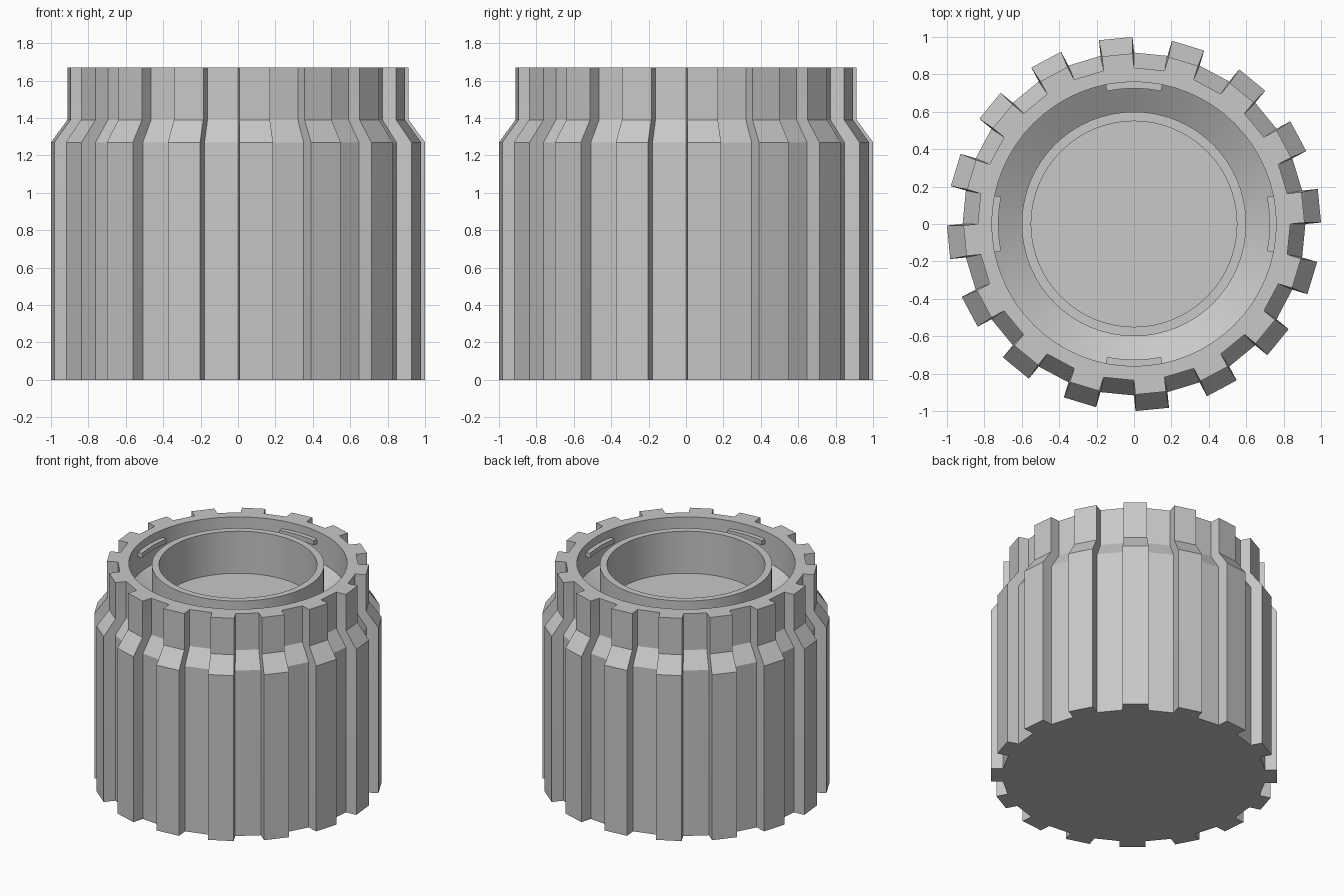
import bpy, bmesh
from math import sin, cos, pi, radians

old = bpy.data.objects.get("Cube")
if old:
    bpy.data.objects.remove(old, do_unlink=True)

TEETH = 16
SEGMENTS = 64
STEP = 2 * pi / TEETH

grey = bpy.data.materials.new("plain_grey")
grey.use_nodes = True
grey.diffuse_color = (0.58, 0.58, 0.58, 1)
grey.node_tree.nodes["Principled BSDF"].inputs["Base Color"].default_value = grey.diffuse_color


def make_object(name, bm):
    bmesh.ops.recalc_face_normals(bm, faces=bm.faces)
    mesh = bpy.data.meshes.new(name)
    bm.to_mesh(mesh)
    bm.free()
    mesh.materials.append(grey)
    obj = bpy.data.objects.new(name, mesh)
    bpy.context.collection.objects.link(obj)
    bpy.ops.object.select_all(action='DESELECT')
    obj.select_set(True)
    bpy.context.view_layer.objects.active = obj
    bpy.ops.object.shade_smooth_by_angle(angle=radians(30))
    return obj


def gear_ring(bm, scale, z):
    """Parallel-sided square teeth around a circle."""
    ring = []
    for i in range(TEETH):
        a = (i + 0.25) * STEP
        for r, t in ((0.912, -0.09), (0.996, -0.09), (0.996, 0.09), (0.912, 0.09)):
            ring.append(bm.verts.new((scale * (r * cos(a) - t * sin(a)),
                                      scale * (r * sin(a) + t * cos(a)), z)))
    return ring


def circle_ring(bm, r, z):
    angles = [2 * pi * i / SEGMENTS for i in range(SEGMENTS)]
    return [bm.verts.new((r * cos(a), r * sin(a), z)) for a in angles]


def skin(bm, rings):
    for low, high in zip(rings, rings[1:]):
        for i in range(len(low)):
            bm.faces.new((low[i - 1], low[i], high[i], high[i - 1]))


def loop_edges(bm, ring):
    return [bm.edges.get((ring[i - 1], ring[i])) for i in range(len(ring))]


# Toothed body with a stepped shoulder, a sloped recess and a central cup
bm = bmesh.new()
outer = [gear_ring(bm, s, z) for s, z in ((1, 0), (1, 1.27), (0.912, 1.39), (0.912, 1.67))]
inner = [circle_ring(bm, r, z) for r, z in
         ((0.76, 1.67), (0.76, 1.44), (0.6, 1.335), (0.6, 1.658), (0.55, 1.658), (0.55, 1.335))]
skin(bm, outer)
skin(bm, inner)
bm.faces.new(outer[0])
bm.faces.new(inner[-1])
rim = loop_edges(bm, outer[-1]) + loop_edges(bm, inner[0])
bmesh.ops.triangle_fill(bm, use_beauty=True, edges=rim, normal=(0, 0, 1))
make_object("toothed_body", bm)

# Four small curved lugs on the recess wall
for k, side in enumerate(("left", "back", "right", "front")):
    bm = bmesh.new()
    sections = []
    for i in range(9):
        a = k * pi / 2 + radians(-11.5 + 23 * i / 8)
        sections.append([bm.verts.new((r * cos(a), r * sin(a), z)) for r, z in
                         ((0.725, 1.575), (0.765, 1.575), (0.765, 1.61), (0.725, 1.61))])
    skin(bm, sections)
    bm.faces.new(sections[0])
    bm.faces.new(sections[-1])
    make_object(side + "_inner_lug", bm)
